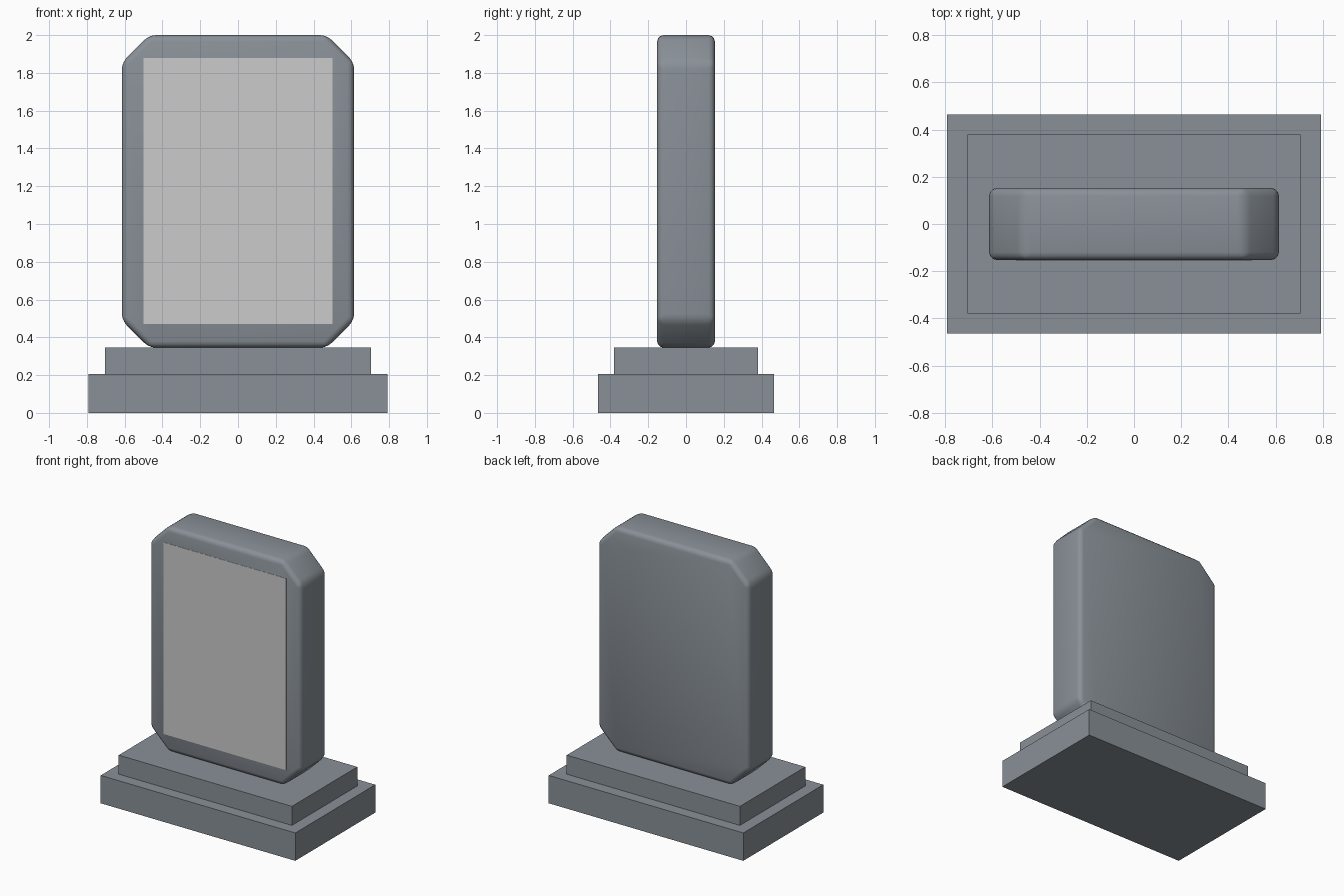
import bpy, bmesh, math

if "Cube" in bpy.data.objects:
    bpy.data.objects.remove(bpy.data.objects["Cube"])


def material(name, rgb):
    m = bpy.data.materials.new(name)
    m.diffuse_color = (*rgb, 1)
    m.use_nodes = True
    m.node_tree.nodes["Principled BSDF"].inputs["Base Color"].default_value = m.diffuse_color
    return m


stone = material("dark_grey", (0.25, 0.28, 0.31))
pale = material("pale_grey", (0.8, 0.8, 0.8))


def box(name, size, centre, mat):
    bm = bmesh.new()
    bmesh.ops.create_cube(bm, size=1)
    bmesh.ops.scale(bm, vec=size, verts=bm.verts)
    mesh = bpy.data.meshes.new(name)
    bm.to_mesh(mesh)
    bm.free()
    mesh.materials.append(mat)
    ob = bpy.data.objects.new(name, mesh)
    ob.location = centre
    bpy.context.collection.objects.link(ob)
    return ob


# Stepped plinth
box("lower_step", (1.584, 0.93, 0.205), (0, 0, 0.1025), stone)
box("upper_step", (1.41, 0.76, 0.14), (0, 0, 0.275), stone)

# Upright slab: corners cut at 45 degrees, then every edge rounded
slab = box("slab", (1.23, 0.306, 1.655), (0, 0, 1.1725), stone)
bm = bmesh.new()
bm.from_mesh(slab.data)
corners = [e for e in bm.edges
           if abs((e.verts[0].co - e.verts[1].co).normalized().y) > 0.9]
bmesh.ops.bevel(bm, geom=corners, offset=0.145, segments=1, affect='EDGES')
bmesh.ops.bevel(bm, geom=bm.edges[:], offset=0.034, segments=3,
                profile=0.5, affect='EDGES')
bm.to_mesh(slab.data)
bm.free()
bpy.ops.object.select_all(action='DESELECT')
slab.select_set(True)
bpy.context.view_layer.objects.active = slab
bpy.ops.object.shade_smooth_by_angle(angle=math.radians(30))

# Pale panel set on the front face
box("front_panel", (1.0, 0.02, 1.41), (0, -0.1445, 1.175), pale)
